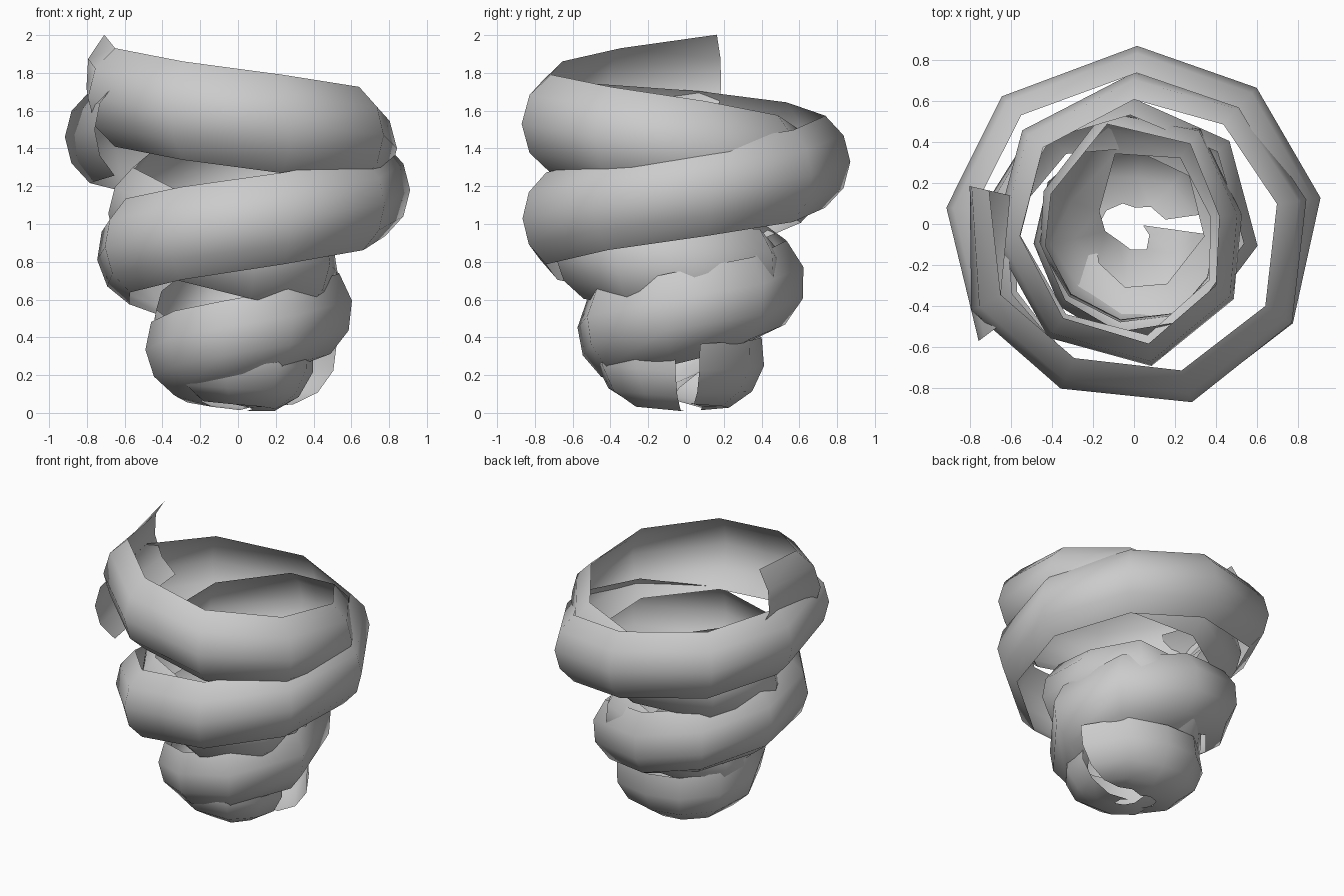
import bpy, math
from math import sin, cos, radians

cube = bpy.data.objects.get("Cube")
if cube:
    bpy.data.objects.remove(cube, do_unlink=True)

grey = bpy.data.materials.new("plain_grey")
grey.use_nodes = True
colour = (0.6, 0.6, 0.6, 1)
grey.diffuse_color = colour
grey.node_tree.nodes["Principled BSDF"].inputs["Base Color"].default_value = colour

BEND = 0.29      # radius of the curved cross-section
PROFILE = 4      # strips across the band


def sample(keys, angle):
    """Interpolate (angle, radius, height, tilt, half arc) keys at an angle."""
    for a, b in zip(keys, keys[1:]):
        if angle <= b[0]:
            f = (angle - a[0]) / (b[0] - a[0])
            return [p + (q - p) * f for p, q in zip(a[1:], b[1:])]
    return keys[-1][1:]


def ribbon(name, keys, angles):
    """Sweep a bulging cross-section round the z axis."""
    verts, faces = [], []
    for angle in angles:
        radius, height, tilt, half = sample(keys, angle)
        t = radians(angle)
        for i in range(PROFILE + 1):
            phi = radians(tilt - half + 2 * half * i / PROFILE)
            r = radius + BEND * (cos(phi) - 1)
            verts.append((r * cos(t), r * sin(t), max(0, height + BEND * sin(phi))))
    n = PROFILE + 1
    for s in range(len(angles) - 1):
        for i in range(PROFILE):
            a = s * n + i
            faces.append((a, a + n, a + n + 1, a + 1))
    mesh = bpy.data.meshes.new(name)
    mesh.from_pydata(verts, [], faces)
    mesh.materials.append(grey)
    obj = bpy.data.objects.new(name, mesh)
    bpy.context.collection.objects.link(obj)
    for p in mesh.polygons:
        p.use_smooth = True


# Band climbing from a flared loose end at the foot to the wide upper turn
ribbon("climbing_band",
       [(8, 0.53, 0.33, -50, 57), (84, 0.42, 0.3, -40, 60),
        (154, 0.47, 0.32, -36, 60), (191, 0.5, 0.35, -33, 60),
        (270, 0.59, 0.44, -25, 60), (360, 0.62, 0.56, -22, 64),
        (450, 0.63, 0.69, -18, 67), (535, 0.75, 0.84, -6, 60),
        (606, 0.88, 0.95, 0, 58), (648, 0.91, 1.03, 0, 57),
        (728, 0.92, 1.18, 0, 57), (809, 0.87, 1.33, 0, 57),
        (895, 0.92, 1.46, 0, 57), (937, 0.95, 1.5, 0, 57)],
       [8, 46, 84, 119, 154, 191, 228, 262, 299, 350, 401, 452, 494, 535, 570,
        606, 648, 688, 728, 768, 809, 856, 895, 937])

# Band falling from the raised rim end, inside the other, to close the foot
ribbon("falling_band",
       [(167, 0.83, 1.78, -12, 62), (208, 0.9, 1.67, 0, 64),
        (246, 0.88, 1.6, 0, 64), (288, 0.915, 1.53, 0, 64),
        (328, 0.91, 1.47, 0, 62), (368, 0.85, 1.4, 0, 60),
        (408, 0.79, 1.33, 0, 58), (450, 0.74, 1.25, 0, 57),
        (540, 0.69, 1.07, 0, 57), (637, 0.7, 0.86, -5, 57),
        (725, 0.53, 0.77, -5, 57), (775, 0.57, 0.76, -10, 57),
        (825, 0.57, 0.68, -18, 57), (880, 0.47, 0.5, -30, 60),
        (948, 0.48, 0.34, -42, 64), (1016, 0.5, 0.31, -42, 62),
        (1072, 0.41, 0.29, -45, 60)],
       [167, 208, 246, 288, 328, 368, 408, 450, 500, 546, 593, 637, 683,
        725, 775, 825, 880, 914, 948, 982, 1016, 1044, 1072])
